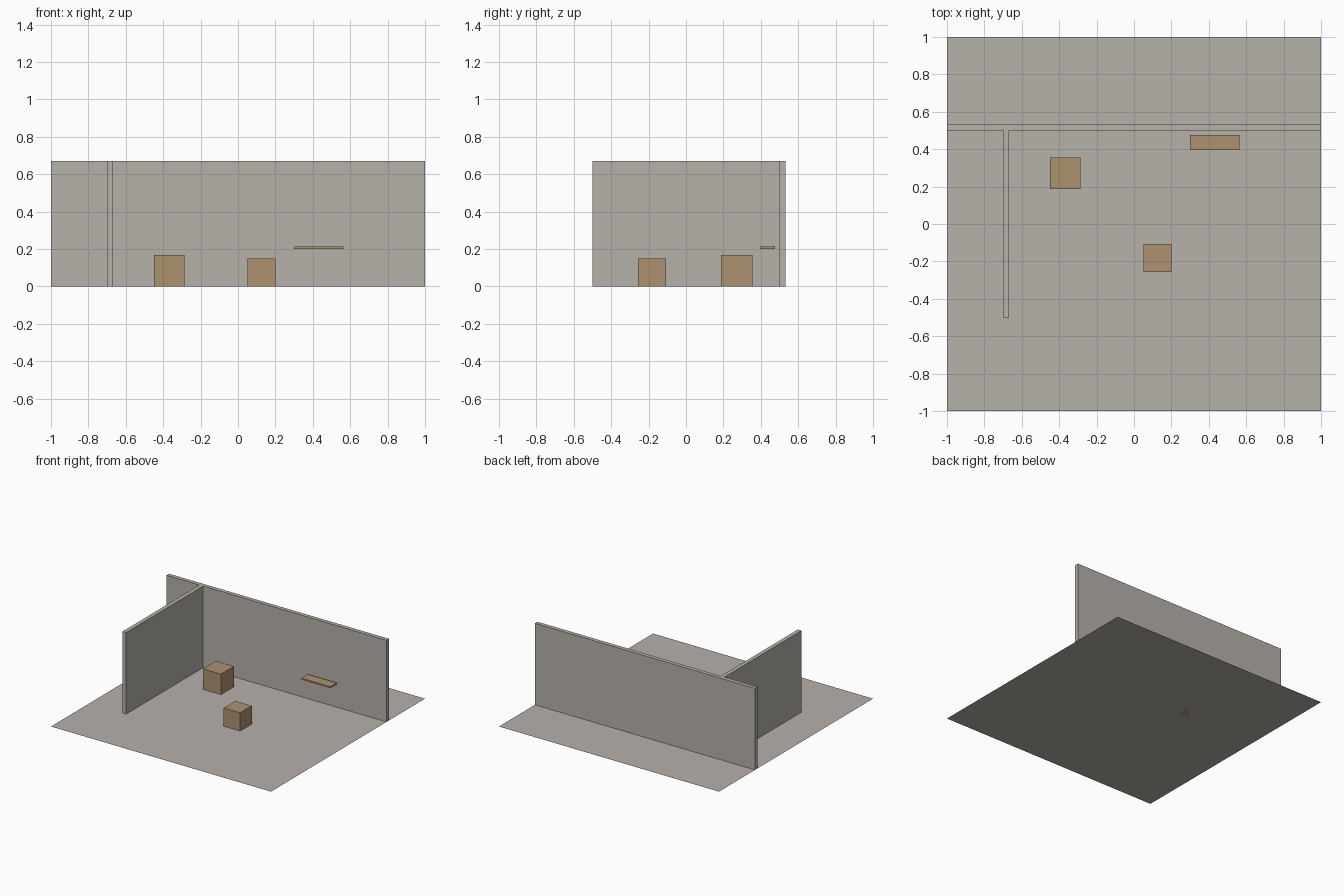
import bpy
import bmesh
from mathutils import Vector

default = bpy.data.objects.get("Cube")
if default:
    bpy.data.objects.remove(default, do_unlink=True)


def make_material(name, rgb):
    mat = bpy.data.materials.new(name)
    mat.use_nodes = True
    mat.diffuse_color = (*rgb, 1)
    mat.node_tree.nodes["Principled BSDF"].inputs["Base Color"].default_value = (*rgb, 1)
    return mat


def add_object(name, bm, mat):
    mesh = bpy.data.meshes.new(name)
    bm.to_mesh(mesh)
    bm.free()
    mesh.materials.append(mat)
    obj = bpy.data.objects.new(name, mesh)
    bpy.context.collection.objects.link(obj)
    return obj


def add_box(name, low, high, mat):
    """Box between two opposite corners."""
    low, high = Vector(low), Vector(high)
    bm = bmesh.new()
    bmesh.ops.create_cube(bm, size=1)
    bmesh.ops.scale(bm, vec=high - low, verts=bm.verts)
    bmesh.ops.translate(bm, vec=(low + high) / 2, verts=bm.verts)
    return add_object(name, bm, mat)


plaster = make_material("warm_grey_plaster", (0.47, 0.44, 0.40))
wood = make_material("tan_wood", (0.42, 0.29, 0.16))

# Floor: a single flat sheet
bm = bmesh.new()
bmesh.ops.create_grid(bm, x_segments=1, y_segments=1, size=1)
add_object("floor", bm, plaster)

# Walls: long back wall and the partition meeting it
wall_height = 0.67
add_box("back_wall", (-1, 0.5, 0), (1, 0.533, wall_height), plaster)
add_box("partition_wall", (-0.7, -0.5, 0), (-0.667, 0.5, wall_height), plaster)

# Wooden furnishings
add_box("large_crate", (-0.45, 0.187, 0), (-0.286, 0.355, 0.168), wood)
add_box("small_crate", (0.05, -0.257, 0), (0.2, -0.107, 0.15), wood)
add_box("shelf", (0.3, 0.395, 0.2), (0.563, 0.477, 0.213), wood)
